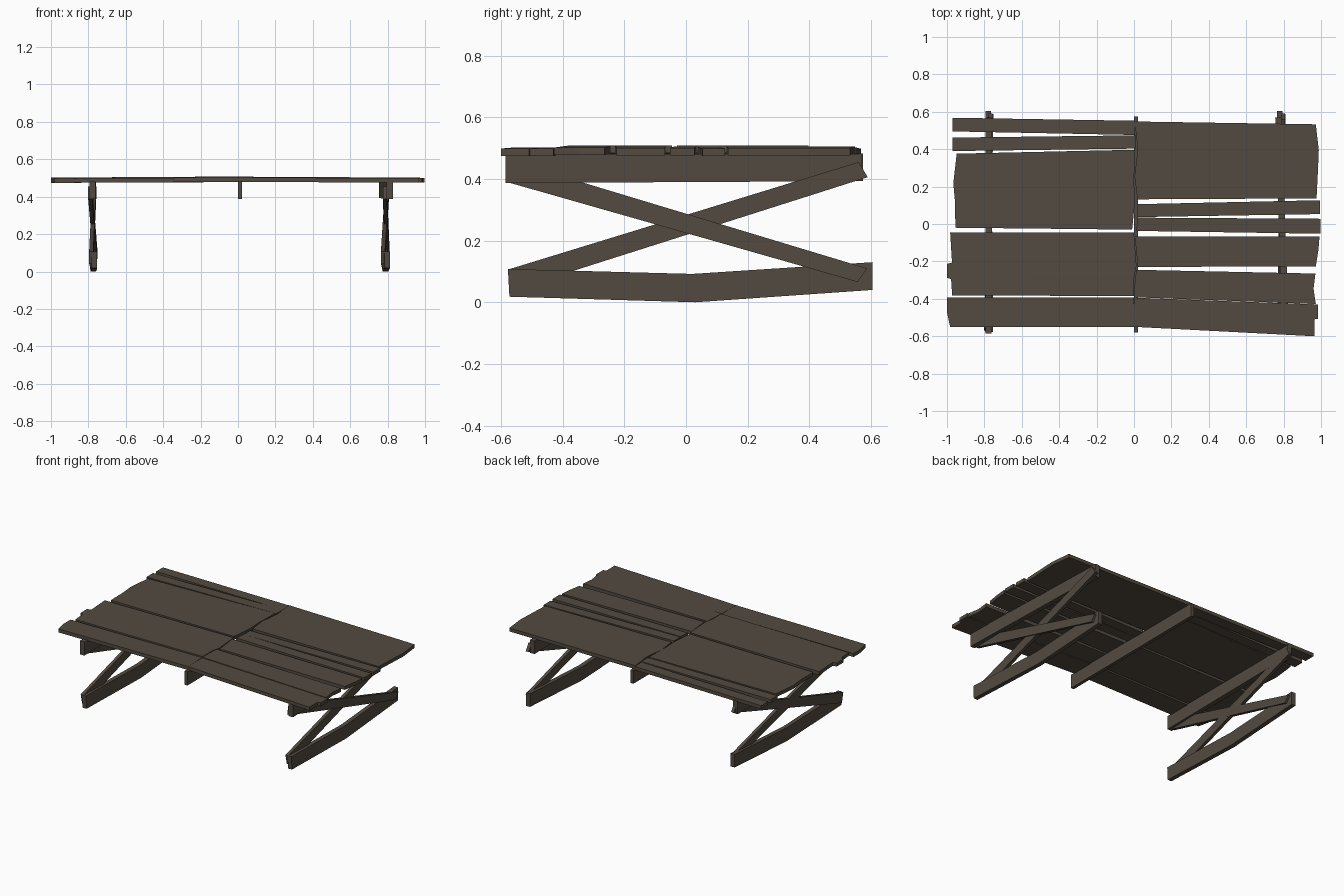
import bpy, bmesh

wood = bpy.data.materials.new("weathered dark wood")
wood.diffuse_color = (0.085, 0.069, 0.052, 1)


def finish(bm, name):
    bmesh.ops.recalc_face_normals(bm, faces=bm.faces)
    me = bpy.data.meshes.new(name)
    bm.to_mesh(me)
    bm.free()
    me.materials.append(wood)
    ob = bpy.data.objects.new(name, me)
    bpy.context.collection.objects.link(ob)
    return ob


def plank(name, y_in, y_out, rows, z_in=0.506, z_out=0.5, thick=0.024):
    """Board from the middle joint to the table end; rows = (t across, inner x, outer x)."""
    bm = bmesh.new()
    lerp = lambda p, t: p[0] + (p[1] - p[0]) * t
    rings = []
    for t, xi, xo in rows:
        a, b = (xi, lerp(y_in, t)), (xo, lerp(y_out, t))
        rings.append([bm.verts.new((*a, z_in)), bm.verts.new((*b, z_out)),
                      bm.verts.new((*b, z_out - thick)), bm.verts.new((*a, z_in - thick))])
    for r, s in zip(rings, rings[1:]):
        for i in range(4):
            j = (i + 1) % 4
            bm.faces.new((r[i], r[j], s[j], s[i]))
    bm.faces.new(rings[0])
    bm.faces.new(rings[-1])
    return finish(bm, name)


def beam(name, stations, width):
    """Timber running along y; stations = (x centre, y low, z low, y high, z high)."""
    bm = bmesh.new()
    h = width / 2
    rings = [[bm.verts.new(p) for p in ((x - h, y0, z0), (x + h, y0, z0),
                                        (x + h, y1, z1), (x - h, y1, z1))]
             for x, y0, z0, y1, z1 in stations]
    for r, s in zip(rings, rings[1:]):
        for i in range(4):
            j = (i + 1) % 4
            bm.faces.new((r[i], r[j], s[j], s[i]))
    bm.faces.new(rings[0])
    bm.faces.new(rings[-1])
    return finish(bm, name)


# Left half of the table top
plank("left_plank_1", (0.552, 0.476), (0.568, 0.495),
      [(0, 0.005, -0.97), (1, 0.005, -0.97)], 0.502, 0.498)
plank("left_plank_2", (0.474, 0.403), (0.462, 0.39),
      [(0, 0.01, -0.97), (1, 0.01, -0.97)], 0.505, 0.5)
plank("left_plank_3", (0.397, -0.03), (0.376, -0.02),
      [(0, 0.005, -0.948), (0.4, 0, -0.966), (0.65, 0.005, -0.957), (1, -0.01, -0.955)], 0.508, 0.501)
plank("left_plank_4", (-0.045, -0.385), (-0.045, -0.382),
      [(0, 0.0, -0.983), (0.48, 0.012, -0.973), (0.5, 0.015, -1.0),
       (0.72, 0, -1.0), (0.74, 0, -0.978), (1, 0, -0.972)], 0.508, 0.502)
plank("left_plank_5", (-0.392, -0.55), (-0.394, -0.55),
      [(0, 0, -1.0), (0.5, 0.003, -1.0), (1, 0.003, -0.983)], 0.503, 0.498)

# Right half of the table top
plank("right_plank_1", (0.548, 0.132), (0.533, 0.137),
      [(0, 0.003, 0.972), (0.35, 0.02, 0.988), (0.7, 0.003, 0.982), (1, 0.018, 0.976)], 0.506, 0.501)
plank("right_plank_2", (0.106, 0.037), (0.127, 0.053),
      [(0, 0.018, 0.995), (1, 0.018, 0.995)], 0.504, 0.499)
plank("right_plank_3", (0.034, -0.037), (0.028, -0.052),
      [(0, 0.02, 0.997), (1, 0.012, 0.997)], 0.506, 0.501)
plank("right_plank_4", (-0.066, -0.23), (-0.068, -0.226),
      [(0, 0.003, 0.992), (0.45, 0.012, 0.986), (1, 0.02, 0.972)], 0.507, 0.501)
plank("right_plank_5", (-0.245, -0.392), (-0.265, -0.428),
      [(0, 0.012, 0.97), (0.5, 0.004, 0.96), (1, 0.004, 0.972)], 0.507, 0.502)
plank("right_plank_6", (-0.394, -0.55), (-0.43, -0.6),
      [(0, 0.004, 0.985), (0.45, 0.004, 0.985), (0.47, 0.004, 0.964), (1, 0.004, 0.964)], 0.503, 0.499)

# Trestles: x positions at (front, back) for each timber
trestles = {
    "left": dict(top=(-0.778, -0.776), foot=(-0.768, -0.779),
                 down=(-0.79, -0.762), up=(-0.785, -0.768)),
    "right": dict(top=(0.812, 0.772), foot=(0.797, 0.78),
                  down=(0.785, 0.8), up=(0.775, 0.797)),
}
for side, x in trestles.items():
    mid = sum(x["foot"]) / 2
    # rail under the planks
    beam(side + "_top_rail", [(x["top"][0], -0.585, 0.387, -0.585, 0.48),
                              (x["top"][1], 0.57, 0.393, 0.57, 0.482)], 0.034)
    # bent foot beam on the ground
    beam(side + "_foot_beam", [(x["foot"][0], -0.573, 0.018, -0.578, 0.108),
                               (mid, 0.03, 0.0, 0.02, 0.092),
                               (x["foot"][1], 0.605, 0.04, 0.605, 0.13)], 0.03)
    # crossed braces
    beam(side + "_falling_brace", [(x["down"][0], -0.57, 0.387, -0.555, 0.455),
                                   (x["down"][1], 0.557, 0.066, 0.588, 0.11)], 0.022)
    beam(side + "_rising_brace", [(x["up"][0], -0.56, 0.04, -0.575, 0.107),
                                  (x["up"][1], 0.59, 0.406, 0.56, 0.455)], 0.022)

# Rail under the middle joint
beam("middle_rail", [(0.01, -0.58, 0.388, -0.58, 0.483),
                     (0.01, 0.575, 0.393, 0.575, 0.483)], 0.022)
